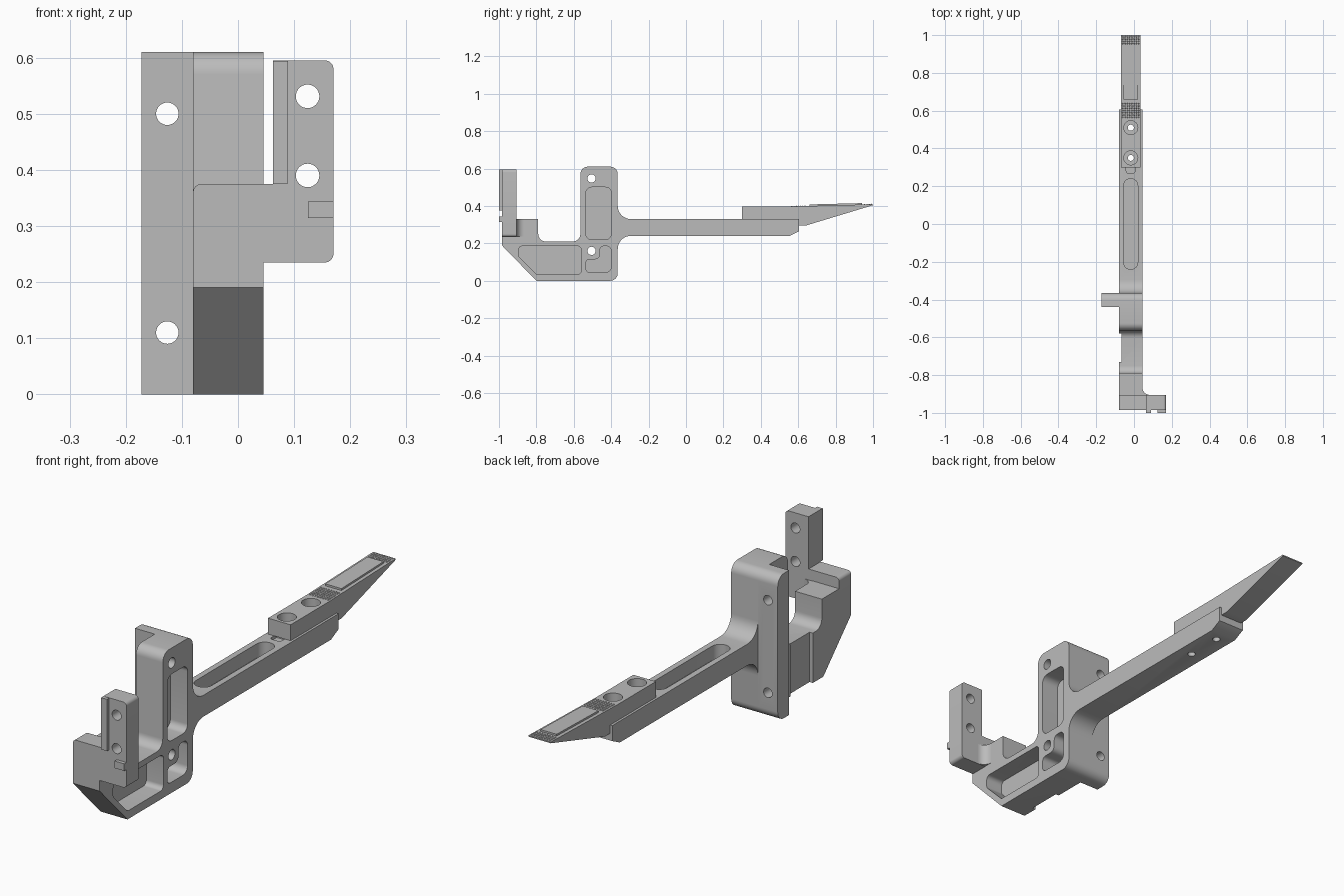
import bpy, bmesh, math
from mathutils import Vector, Matrix

cube = bpy.data.objects.get("Cube")
if cube:
    bpy.data.objects.remove(cube, do_unlink=True)

metal = bpy.data.materials.new("grey metal")
metal.use_nodes = True
GREY = (0.5, 0.5, 0.5, 1)
metal.diffuse_color = GREY
metal.node_tree.nodes["Principled BSDF"].inputs["Base Color"].default_value = GREY
parts = []


def add_object(name, bm):
    bmesh.ops.recalc_face_normals(bm, faces=bm.faces)
    mesh = bpy.data.meshes.new(name)
    bm.to_mesh(mesh)
    bm.free()
    mesh.materials.append(metal)
    obj = bpy.data.objects.new(name, mesh)
    bpy.context.collection.objects.link(obj)
    parts.append(obj)
    return obj


def rounded(corners, steps=8):
    """Outline from (u, v, optional radius) corners."""
    out = []
    for i, c in enumerate(corners):
        p = Vector(c[:2])
        if len(c) < 3:
            out.append(p)
            continue
        a = (Vector(corners[i - 1][:2]) - p).normalized()
        b = (Vector(corners[(i + 1) % len(corners)][:2]) - p).normalized()
        half = a.angle(b) / 2
        centre = p + (a + b).normalized() * (c[2] / math.sin(half))
        start = p + a * (c[2] / math.tan(half)) - centre
        end = p + b * (c[2] / math.tan(half)) - centre
        sweep = start.angle_signed(end)
        for k in range(steps + 1):
            out.append(centre + Matrix.Rotation(-sweep * k / steps, 2) @ start)
    return out


def prism(name, axis, corners, lo, hi):
    """Extrude an outline along an axis."""
    place = {"x": lambda u, v, w: (w, u, v),
             "y": lambda u, v, w: (u, w, v),
             "z": lambda u, v, w: (u, v, w)}[axis]
    bm = bmesh.new()
    rings = [[bm.verts.new(place(p[0], p[1], w)) for p in rounded(corners)]
             for w in (lo, hi)]
    n = len(rings[0])
    bm.faces.new(rings[0])
    bm.faces.new(rings[1])
    for i in range(n):
        j = (i + 1) % n
        bm.faces.new((rings[0][i], rings[0][j], rings[1][j], rings[1][i]))
    return add_object(name, bm)


def rect(u0, u1, v0, v1, *r):
    return [(u0, v0, *r), (u1, v0, *r), (u1, v1, *r), (u0, v1, *r)]


def disc(u, v, r, n=32):
    return [(u + r * math.cos(i * math.tau / n), v + r * math.sin(i * math.tau / n))
            for i in range(n)]


def cut(obj, axis, corners, lo, hi):
    cutter = prism("cutter", axis, corners, lo, hi)
    cutter.hide_render = True
    mod = obj.modifiers.new("cut", "BOOLEAN")
    mod.operation, mod.solver, mod.object = "DIFFERENCE", "EXACT", cutter
    graph = bpy.context.evaluated_depsgraph_get()
    mesh = bpy.data.meshes.new_from_object(obj.evaluated_get(graph))
    obj.modifiers.clear()
    obj.data = mesh
    parts.remove(cutter)
    bpy.data.objects.remove(cutter, do_unlink=True)


MID = -0.017  # centre line of the arm

# Main frame: front block, column and arm in one side profile
frame = prism("main_frame", "x", [
    (-.985, .19), (-.985, .235), (-.905, .235), (-.905, .33), (-.79, .33),
    (-.79, .21, .04), (-.565, .21, .04), (-.565, .61, .04), (-.365, .61, .04),
    (-.365, .33, .07), (.605, .33), (.605, .265), (.555, .24),
    (-.365, .24, .07), (-.365, 0, .04), (-.8, 0)], -.08, .045)

# Lightening pockets on the side
pockets = [
    rect(-.535, -.4, .22, .5, .03),
    [(-.535, .045, .02), (-.4, .045, .03), (-.4, .185, .025),
     (-.46, .185, .02), (-.46, .115, .025), (-.535, .115, .02)],
    [(-.895, .185, .02), (-.56, .185, .02), (-.56, .035, .02),
     (-.8, .035, .02), (-.895, .13, .02)]]
for pocket in pockets:
    cut(frame, "x", pocket, -.035, .1)

# Cross holes, side relief, arm slot and shallow notch
for z in (.547, .16):
    cut(frame, "x", disc(-.505, z, .022), -.2, .1)
cut(frame, "z", rect(-.12, -.065, -.73, -.58), -.1, .5)
cut(frame, "z", rect(-.055, .02, -.24, .24, .037), .27, .4)
cut(frame, "z", [(-.045, .32), (-.04, .27, .01), (.005, .27, .01), (.01, .32)], .315, .4)
for y in (.35, .51):
    cut(frame, "z", disc(MID, y, .016), .1, .5)

# Mounting flange
flange = prism("mounting_flange", "x", [
    (-.44, 0), (-.365, 0, .04), (-.365, .61, .04), (-.44, .61)], -.172, -.08)
for z in (.11, .5):
    cut(flange, "y", disc(-.126, z, .02), -.6, -.2)

# Front bracket with upright tab
bracket = prism("front_bracket", "y", [
    (-.08, .235), (.17, .235, .015), (.17, .595, .015), (.0625, .595),
    (.0625, .375), (-.08, .375, .015)], -.985, -.905)
for z in (.39, .531):
    cut(bracket, "y", disc(.124, z, .021), -1.1, -.8)
prism("tab_front_rib", "y", rect(.0625, .089, .376, .594), -1, -.985)
prism("tab_front_nub", "y", rect(.125, .17, .314, .344), -1, -.985)
prism("bracket_fillet", "z", [
    (.03, -.92), (.085, -.92), (.085, -.905), (.045, -.905, .039),
    (.045, -.865), (.03, -.865)], .236, .329)

# Tapered blade bolted on the arm
blade = prism("tapered_blade", "x", [
    (.3, .33), (.605, .33), (.605, .295), (.64, .295), (1, .404),
    (1, .409), (.55, .397), (.3, .397)], -.07, .035)
for y in (.35, .51):
    cut(blade, "z", disc(MID, y, .037), .36, .5)
    cut(blade, "z", disc(MID, y, .016), .2, .5)

# Raised insert on the blade
prism("blade_insert", "x", [(.66, .395), (.94, .4), (.94, .415), (.66, .408)],
      -.055, .02)

# Fine gripping points around the insert
bm = bmesh.new()
for first, rows in ((.565, 7), (.955, 4)):
    for row in range(rows):
        y = first + row * .012
        z = .397 + (y - .55) * .0267
        for col in range(8):
            x = MID + (col - 3.5) * .012
            bmesh.ops.create_cone(bm, segments=4, radius1=.005, radius2=0, depth=.004,
                                  cap_ends=False,
                                  matrix=Matrix.Translation((x, y, z + .0015)))
add_object("grip_points", bm)

# Smooth rounded surfaces, keep edges crisp
bpy.ops.object.select_all(action="DESELECT")
for obj in parts:
    obj.select_set(True)
bpy.context.view_layer.objects.active = frame
bpy.ops.object.shade_smooth_by_angle(angle=math.radians(30))
